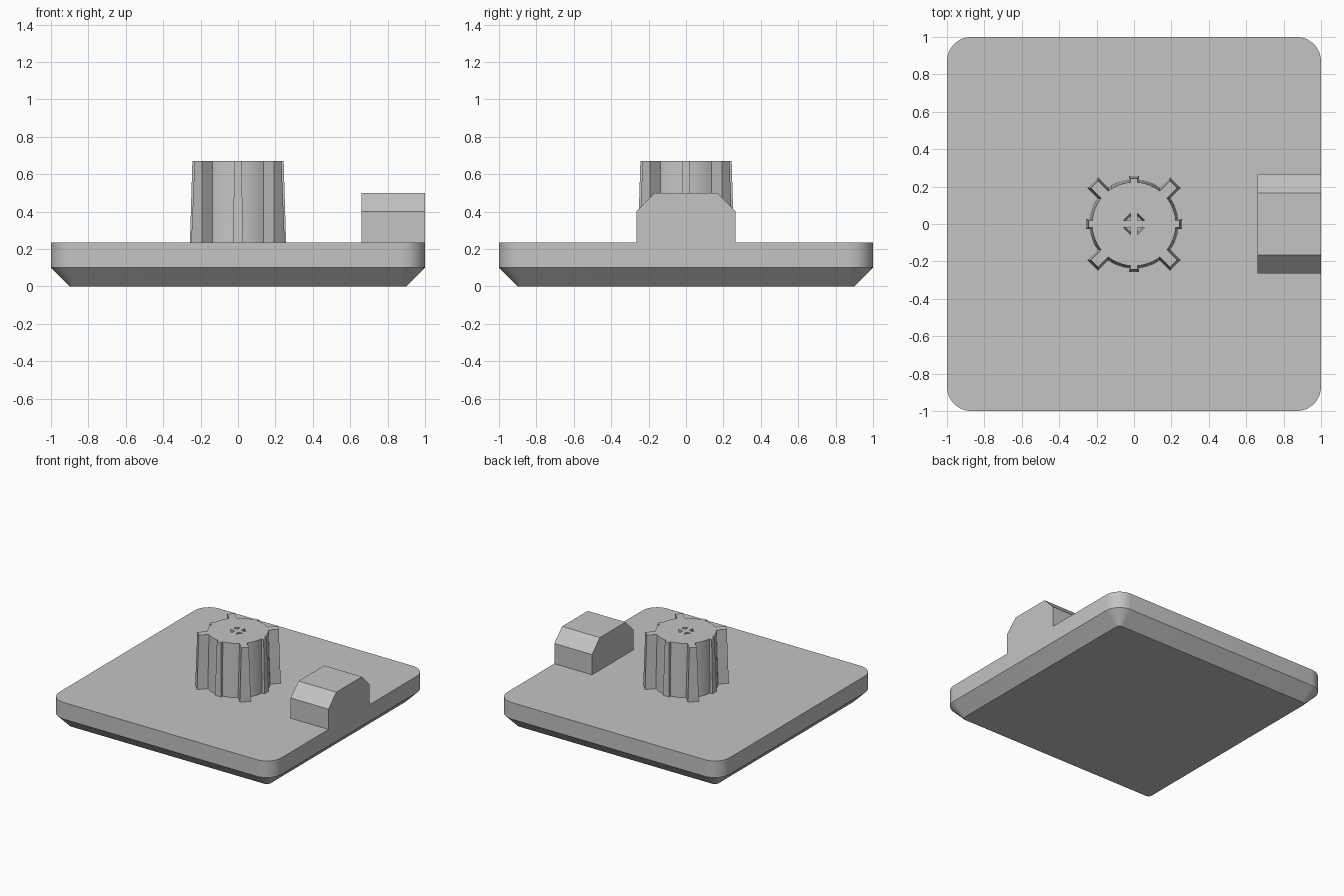
import bpy
import bmesh
from math import cos, sin, asin, pi, radians

cube = bpy.data.objects.get("Cube")
if cube:
    bpy.data.objects.remove(cube, do_unlink=True)

grey = bpy.data.materials.new("light grey")
grey.use_nodes = True
colour = (0.55, 0.55, 0.55, 1)
grey.diffuse_color = colour
grey.node_tree.nodes["Principled BSDF"].inputs["Base Color"].default_value = colour


def loft(name, loops):
    """Skin a stack of closed 3D outlines, bottom to top, and cap both ends."""
    bm = bmesh.new()
    rings = [[bm.verts.new(p) for p in loop] for loop in loops]
    n = len(rings[0])
    for low, high in zip(rings, rings[1:]):
        for i in range(n):
            j = (i + 1) % n
            bm.faces.new((low[i], low[j], high[j], high[i]))
    bm.faces.new(rings[0][::-1])
    bm.faces.new(rings[-1])
    bmesh.ops.recalc_face_normals(bm, faces=bm.faces)
    mesh = bpy.data.meshes.new(name)
    bm.to_mesh(mesh)
    bm.free()
    mesh.materials.append(grey)
    obj = bpy.data.objects.new(name, mesh)
    bpy.context.collection.objects.link(obj)
    return obj


def smooth(obj):
    bpy.ops.object.select_all(action="DESELECT")
    obj.select_set(True)
    bpy.context.view_layer.objects.active = obj
    bpy.ops.object.shade_smooth_by_angle(angle=radians(30))


def rounded_square(half, radius, z, steps=8):
    points = []
    for q, (sx, sy) in enumerate(((1, 1), (-1, 1), (-1, -1), (1, -1))):
        for k in range(steps + 1):
            a = (q + k / steps) * pi / 2
            points.append((sx * (half - radius) + radius * cos(a),
                           sy * (half - radius) + radius * sin(a), z))
    return points


def knob_outline(inset, z, steps=6):
    """Round body with small tabs on the axes and long fins on the diagonals."""
    body = 0.237 - inset
    tab = (0.257 - inset, 0.027 - inset * 0.6)
    fin = (0.313 - inset, 0.041 - inset)
    points = []
    for i in range(8):
        reach, half = fin if i % 2 else tab
        next_half = tab[1] if i % 2 else fin[1]
        a = i * pi / 4
        for side in (-half, half):
            points.append((reach * cos(a) - side * sin(a),
                           reach * sin(a) + side * cos(a), z))
        start = a + asin(half / body)
        end = a + pi / 4 - asin(next_half / body)
        for k in range(steps + 1):
            t = start + (end - start) * k / steps
            points.append((body * cos(t), body * sin(t), z))
    return points


# Base plate with rounded corners and a chamfered underside
plate = loft("base_plate", [rounded_square(0.9, 0.03, 0),
                            rounded_square(1, 0.13, 0.1),
                            rounded_square(1, 0.13, 0.235)])
smooth(plate)

# Side block with two chamfered top edges
profile = [(-0.265, 0.2), (0.265, 0.2), (0.265, 0.4),
           (0.165, 0.5), (-0.165, 0.5), (-0.265, 0.4)]
loft("side_block", [[(x, y, z) for y, z in profile] for x in (0.66, 1)])

# Tapered knob
knob = loft("knob", [knob_outline(0, 0.23), knob_outline(0.013, 0.67)])

# Four triangular pits around a small cross in the knob top
for sx in (1, -1):
    for sy in (1, -1):
        def triangle(near, far, z):
            return [(sx * x, sy * y, z)
                    for x, y in ((near, near), (far, near), (near, far))]
        cutter = loft("pit_cutter", [triangle(0.018, 0.045, 0.4),
                                     triangle(0.018, 0.06, 0.7)])
        cutter.hide_render = True
        cut = knob.modifiers.new("pit", "BOOLEAN")
        cut.operation = "DIFFERENCE"
        cut.solver = "EXACT"
        cut.object = cutter
        bpy.context.view_layer.objects.active = knob
        bpy.ops.object.modifier_apply(modifier=cut.name)
        bpy.data.objects.remove(cutter, do_unlink=True)
smooth(knob)
